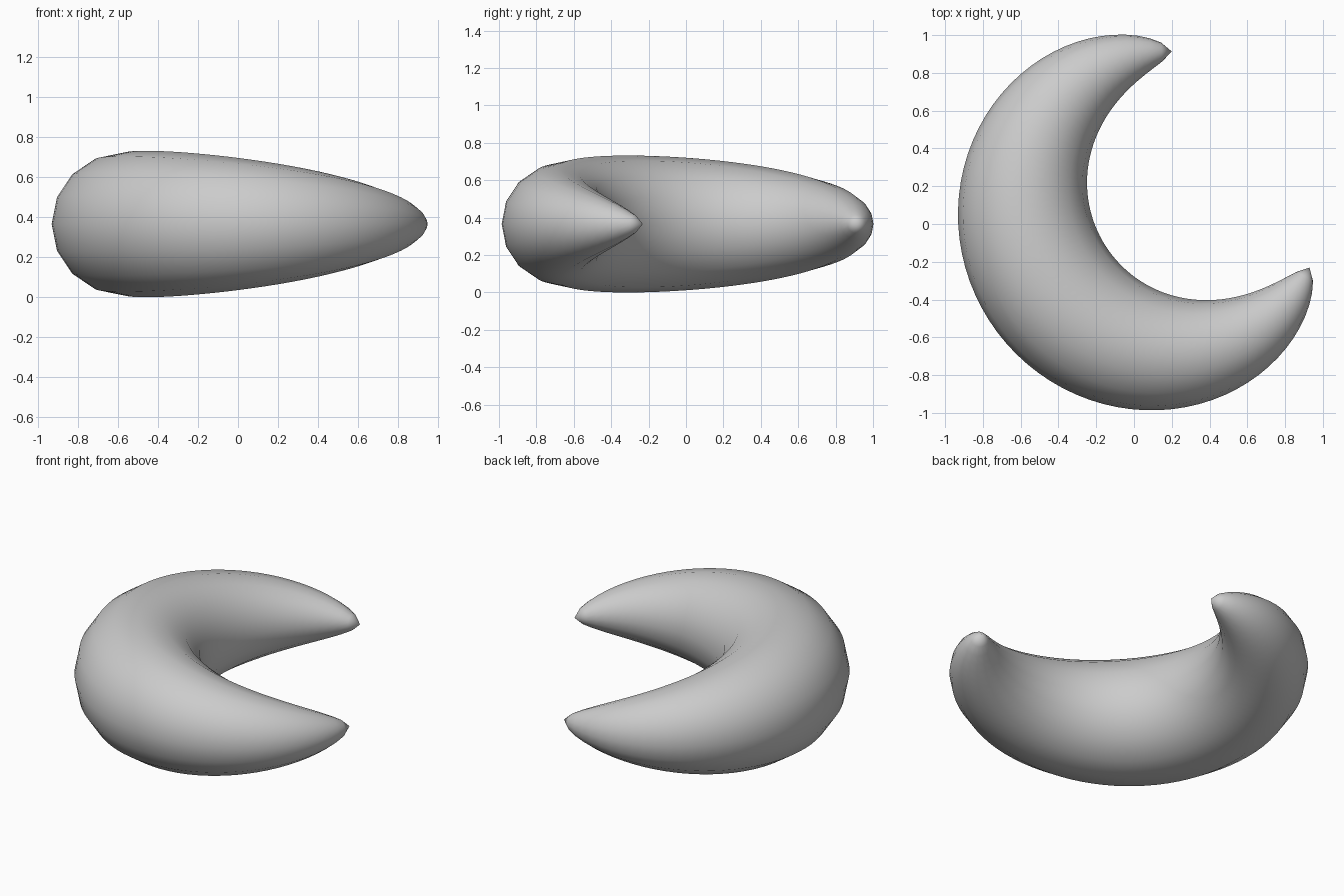
import bpy, bmesh
from math import sin, cos, pi, radians

if "Cube" in bpy.data.objects:
    bpy.data.objects.remove(bpy.data.objects["Cube"])

CENTRE = (0.212, 0.117, 0.366)   # centre of the bend
BEND_R = 0.797                   # radius of the centreline
THICK_R = 0.366                  # tube radius at the fattest point
MID = radians(212.5)             # direction of the fattest point
HALF = radians(121.6)            # half the arc, up to each tip
RINGS, SIDES = 64, 16


def on_bend(t, side=0.0, up=0.0):
    """Point on the sweep: t runs -1..1 between the tips."""
    a = MID + t * HALF
    d = BEND_R + side
    return (CENTRE[0] + d * cos(a), CENTRE[1] + d * sin(a), CENTRE[2] + up)


bm = bmesh.new()

# Round sections that swell in the middle and taper to the tips
rings = []
for i in range(1, RINGS):
    t = -1 + 2 * i / RINGS
    r = THICK_R * cos(pi * t / 2) ** 0.66
    rings.append([bm.verts.new(on_bend(t, r * cos(2 * pi * k / SIDES),
                                       r * sin(2 * pi * k / SIDES)))
                  for k in range(SIDES)])

# Skin between neighbouring sections
for p, q in zip(rings, rings[1:]):
    for k in range(SIDES):
        n = (k + 1) % SIDES
        bm.faces.new((p[k], p[n], q[n], q[k]))

# Pointed tips
for t, ring in ((-1, rings[0]), (1, rings[-1])):
    tip = bm.verts.new(on_bend(t))
    for k in range(SIDES):
        bm.faces.new((tip, ring[k], ring[(k + 1) % SIDES]))

bmesh.ops.recalc_face_normals(bm, faces=bm.faces)
for f in bm.faces:
    f.smooth = True

mesh = bpy.data.meshes.new("crescent")
bm.to_mesh(mesh)
bm.free()
crescent = bpy.data.objects.new("crescent", mesh)
bpy.context.collection.objects.link(crescent)
